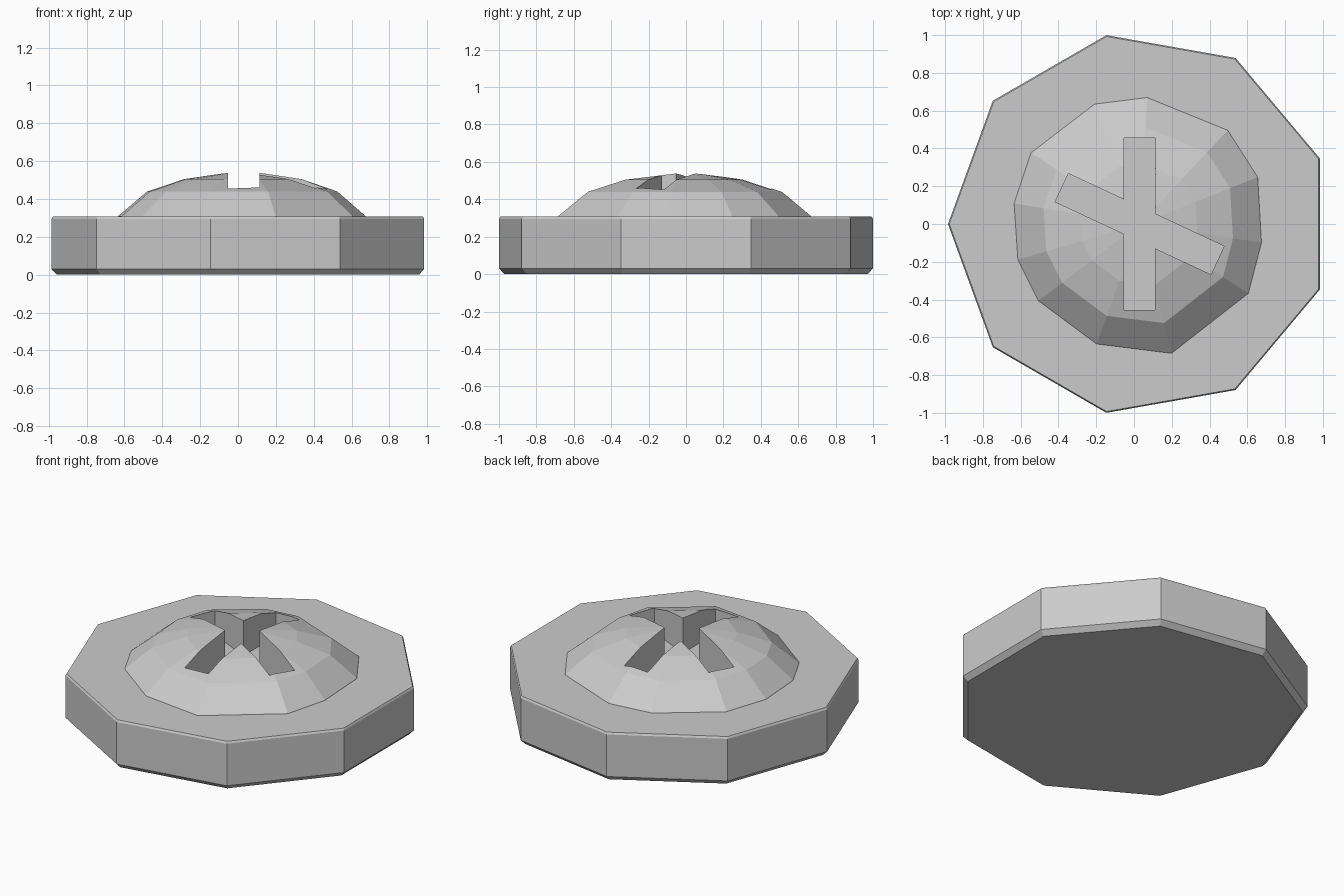
import bpy, bmesh
from math import cos, sin, radians, tau
from mathutils import Matrix

if "Cube" in bpy.data.objects:
    bpy.data.objects.remove(bpy.data.objects["Cube"])

CX = 0.03  # the nine-sided plate is centred slightly right of its bounding box


def lofted(name, rings):
    """Flat-shaded solid through a stack of equal-length rings."""
    bm = bmesh.new()
    loops = [[bm.verts.new(p) for p in ring] for ring in rings]
    n = len(loops[0])
    for low, high in zip(loops, loops[1:]):
        for i in range(n):
            j = (i + 1) % n
            bm.faces.new((low[i], low[j], high[j], high[i]))
    bm.faces.new(loops[0][::-1])
    bm.faces.new(loops[-1])
    bmesh.ops.recalc_face_normals(bm, faces=bm.faces)
    mesh = bpy.data.meshes.new(name)
    bm.to_mesh(mesh)
    bm.free()
    obj = bpy.data.objects.new(name, mesh)
    bpy.context.collection.objects.link(obj)
    return obj


# Nine-sided base plate with chamfered bottom edge
def nonagon(r, z):
    return [(CX + r * cos(tau * i / 9 + radians(20)),
             r * sin(tau * i / 9 + radians(20)), z) for i in range(9)]


lofted("base_plate", [nonagon(r, z) for r, z in
                      ((0.985, 0), (1.015, 0.03), (1.015, 0.295), (1.008, 0.307))])

# Low-poly dome with a slightly uneven rim
rim = [(0.68, -0.10), (0.66, 0.25), (0.50, 0.50), (0.07, 0.675), (-0.21, 0.64),
       (-0.55, 0.38), (-0.64, 0.11), (-0.62, -0.19), (-0.51, -0.41),
       (-0.20, -0.64), (0.20, -0.69), (0.61, -0.37)]
levels = ((1.0, 0.295), (0.99, 0.31), (0.76, 0.44), (0.47, 0.505), (0.12, 0.54))
dome = lofted("dome", [[(CX + (x - CX) * s, y * s, z) for x, y in rim]
                       for s, z in levels])


# Two crossing slots cut through the dome down to the plate
def slot(name, angle, length=0.91, width=0.165):
    bm = bmesh.new()
    bmesh.ops.create_cube(bm, size=1, matrix=Matrix.Translation((CX, 0, 0.45))
                          @ Matrix.Rotation(radians(angle), 4, 'Z')
                          @ Matrix.Diagonal((length, width, 0.5, 1)))
    mesh = bpy.data.meshes.new(name)
    bm.to_mesh(mesh)
    bm.free()
    cutter = bpy.data.objects.new(name, mesh)
    bpy.context.collection.objects.link(cutter)
    cutter.hide_render = True
    cutter.hide_set(True)
    mod = dome.modifiers.new(name, 'BOOLEAN')
    mod.operation = 'DIFFERENCE'
    mod.solver = 'EXACT'
    mod.object = cutter


slot("straight_slot_cutter", 90)
slot("slanted_slot_cutter", -25)
